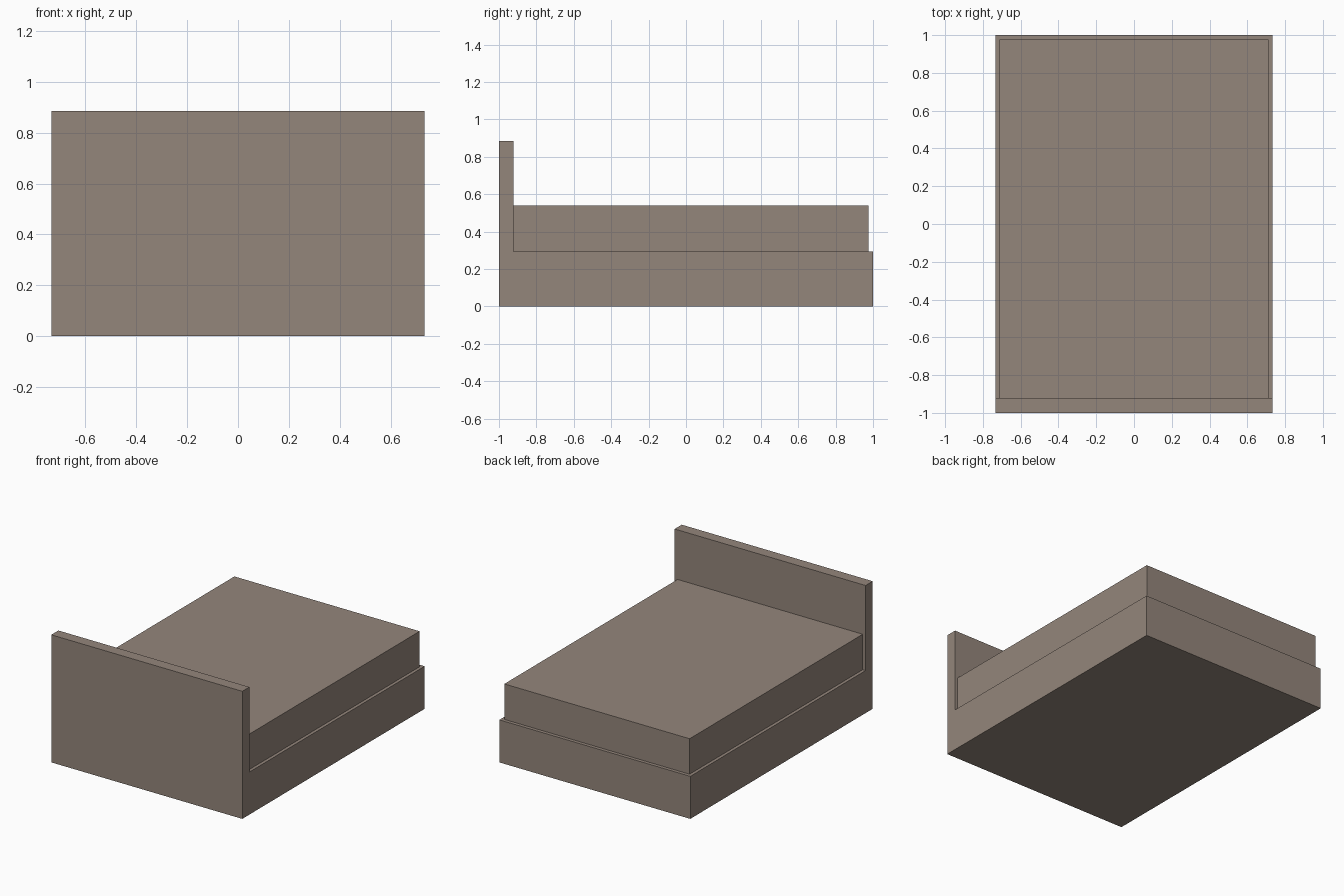
import bpy, bmesh

if "Cube" in bpy.data.objects:
    bpy.data.objects.remove(bpy.data.objects["Cube"])

taupe = bpy.data.materials.new("taupe")
taupe.diffuse_color = (0.296, 0.238, 0.198, 1)
taupe.use_nodes = True
taupe.node_tree.nodes["Principled BSDF"].inputs["Base Color"].default_value = taupe.diffuse_color


def extrude_profile(name, profile, half_width):
    """Extrude a (y, z) side profile symmetrically along x."""
    bm = bmesh.new()
    face = bm.faces.new([bm.verts.new((-half_width, y, z)) for y, z in profile])
    out = bmesh.ops.extrude_face_region(bm, geom=[face])
    moved = [g for g in out["geom"] if isinstance(g, bmesh.types.BMVert)]
    bmesh.ops.translate(bm, verts=moved, vec=(2 * half_width, 0, 0))
    bmesh.ops.recalc_face_normals(bm, faces=bm.faces)
    mesh = bpy.data.meshes.new(name)
    bm.to_mesh(mesh)
    bm.free()
    mesh.materials.append(taupe)
    obj = bpy.data.objects.new(name, mesh)
    bpy.context.collection.objects.link(obj)
    return obj


HEAD_Y, BASE_Z = -0.922, 0.295

# L-shaped frame: base and headboard in one piece
extrude_profile("bed_frame", [(-1, 0), (1, 0), (1, BASE_Z), (HEAD_Y, BASE_Z),
                              (HEAD_Y, 0.885), (-1, 0.885)], 0.733)

# Mattress resting on the base, against the headboard
extrude_profile("mattress", [(HEAD_Y, BASE_Z), (0.976, BASE_Z),
                             (0.976, 0.541), (HEAD_Y, 0.541)], 0.711)
